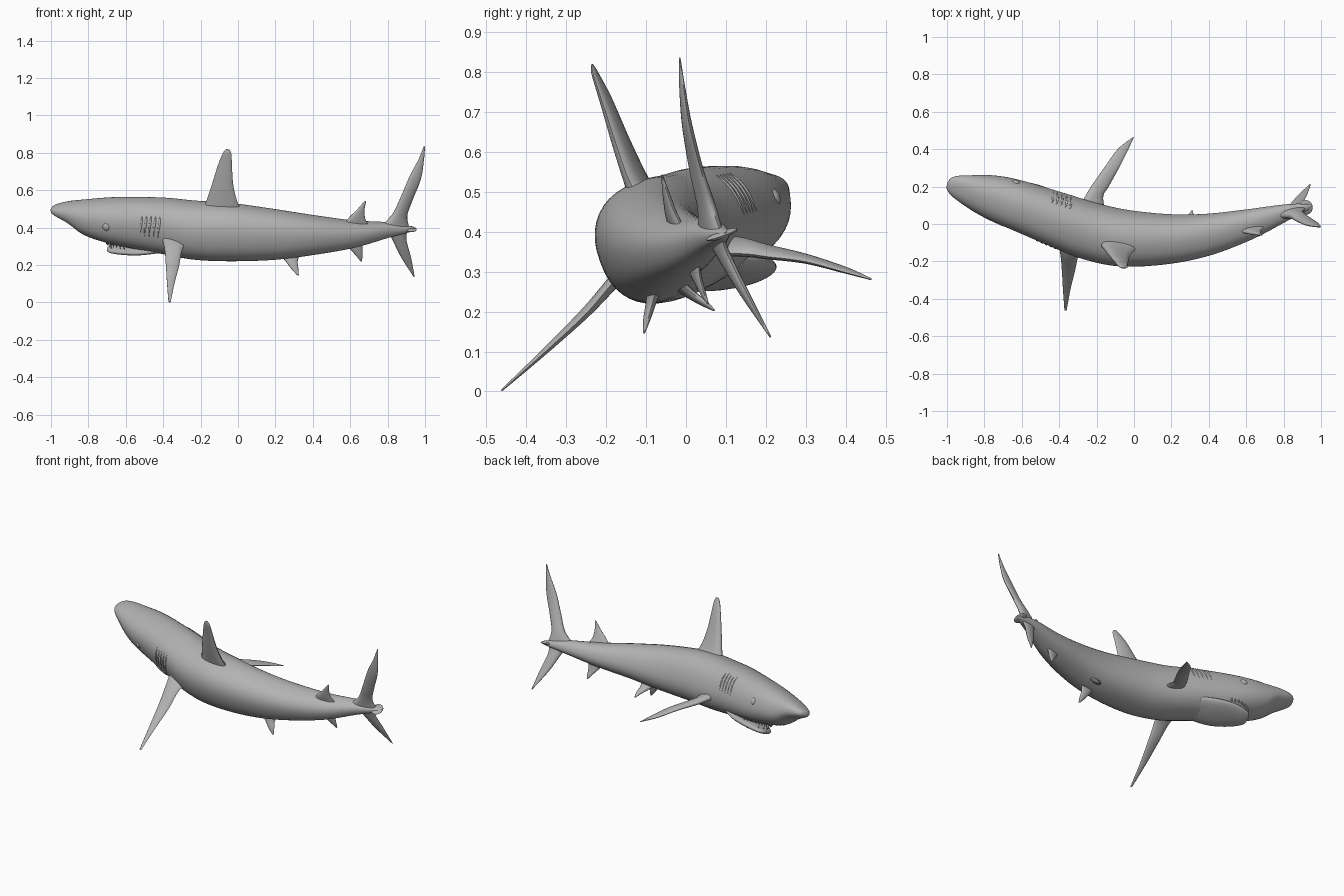
import bpy, bmesh, math
from mathutils import Vector, Matrix

cube = bpy.data.objects.get("Cube")
if cube:
    bpy.data.objects.remove(cube, do_unlink=True)

grey = bpy.data.materials.new("shark grey")
grey.use_nodes = True
GREY = (0.45, 0.45, 0.45, 1)
grey.diffuse_color = GREY
grey.node_tree.nodes["Principled BSDF"].inputs["Base Color"].default_value = GREY
grey.node_tree.nodes["Principled BSDF"].inputs["Roughness"].default_value = 0.6

ROLL = math.radians(20)   # the swimming body banks towards -y
POWER = 2.3               # squareness of the body section


def finish(name, bm, angle=50):
    bmesh.ops.recalc_face_normals(bm, faces=bm.faces)
    me = bpy.data.meshes.new(name)
    bm.to_mesh(me)
    bm.free()
    ob = bpy.data.objects.new(name, me)
    bpy.context.collection.objects.link(ob)
    me.materials.append(grey)
    bpy.ops.object.select_all(action='DESELECT')
    ob.select_set(True)
    bpy.context.view_layer.objects.active = ob
    bpy.ops.object.shade_smooth_by_angle(angle=math.radians(angle))
    return ob


def smooth_rows(rows, n):
    """Catmull-Rom interpolation between rows of numbers."""
    out = []
    last = len(rows) - 1
    for i in range(last):
        p = [rows[max(0, min(last, i + k))] for k in (-1, 0, 1, 2)]
        for j in range(n):
            t = j / n
            out.append([0.5 * (2 * b + (c - a) * t + (2*a - 5*b + 4*c - d) * t * t
                               + (3*b - a - 3*c + d) * t ** 3) for a, b, c, d in zip(*p)])
    return out + [list(rows[-1])]


def loft(name, rings, angle=50):
    bm = bmesh.new()
    vs = [[bm.verts.new(p) for p in r] for r in rings]
    n = len(rings[0])
    for a, b in zip(vs, vs[1:]):
        for i in range(n):
            bm.faces.new((a[i], a[(i+1) % n], b[(i+1) % n], b[i]))
    bm.faces.new(vs[0])
    bm.faces.new(vs[-1])
    return finish(name, bm, angle)


# Body stations from snout to tail: x, y, z, half width, half height
spine = smooth_rows([
    (-.998, .218, .496, .006, .004), (-.99, .215, .497, .033, .017),
    (-.96, .205, .494, .057, .032), (-.9, .185, .483, .08, .055),
    (-.82, .162, .457, .104, .09), (-.72, .132, .443, .123, .113),
    (-.6, .093, .431, .132, .131), (-.4, .02, .410, .143, .148),
    (-.235, -.038, .387, .15, .155), (-.05, -.076, .377, .148, .154),
    (.19, -.08, .364, .129, .134), (.4, -.055, .361, .109, .104),
    (.62, 0, .366, .08, .07), (.807, .06, .388, .045, .039),
    (.92, .09, .393, .02, .015), (.95, .1, .395, .004, .004)], 6)


def station(x):
    """Centre, along, side and up axes, and half sizes of the body at x."""
    i = 0
    while i < len(spine) - 2 and spine[i + 1][0] < x:
        i += 1
    a, b = spine[i], spine[i + 1]
    t = (x - a[0]) / (b[0] - a[0])
    row = [p + (q - p) * t for p, q in zip(a, b)]
    lo, hi = spine[max(0, i - 5)], spine[min(len(spine) - 1, i + 6)]
    along = Vector((hi[0] - lo[0], hi[1] - lo[1], 0)).normalized()
    flat = Vector((-along.y, along.x, 0))
    up = Vector((0, 0, 1))
    side = flat * math.cos(ROLL) + up * math.sin(ROLL)
    return Vector(row[:3]), along, side, up * math.cos(ROLL) - flat * math.sin(ROLL), row[3], row[4]


def place(x, s, u):
    c, _, side, up, _, _ = station(x)
    return c + side * s + up * u


def oval(x, hw, hh, a, u0=0, power=POWER):
    c, s = math.cos(a), math.sin(a)
    return place(x, math.copysign(abs(c) ** (2 / power), c) * hw,
                 u0 + math.copysign(abs(s) ** (2 / power), s) * hh)


def turn(n):
    return [2 * math.pi * i / n for i in range(n)]


loft("body", [[oval(r[0], r[3], r[4], a) for a in turn(40)] for r in spine])

# Lower jaw: x, half width, height on the section, half thickness
jaw = smooth_rows([(-.712, .012, -.160, .006), (-.695, .05, -.161, .015), (-.62, .085, -.150, .023),
                   (-.52, .10, -.137, .025), (-.42, .09, -.118, .024)], 5)
loft("lower_jaw", [[oval(x, w, h, a, u, 2.2) for a in turn(24)] for x, w, u, h in jaw])


def fin(name, rows):
    """Loft a fin from rows of leading edge, trailing edge and thickness."""
    rows = smooth_rows([(*le, *te, th) for le, te, th in rows], 6)
    mid = [(Vector(r[:3]) + Vector(r[3:6])) / 2 for r in rows]
    rings = []
    for k, r in enumerate(rows):
        le, te = Vector(r[:3]), Vector(r[3:6])
        span = mid[min(k + 1, len(mid) - 1)] - mid[max(k - 1, 0)]
        nrm = (te - le).cross(span).normalized()
        rings.append([le.lerp(te, .5 - .5 * math.cos(a) - .1 * math.sin(a) ** 2)
                      + nrm * math.sin(a) * r[6] / 2 for a in turn(16)])
    return loft(name, rings, 60)


fin("dorsal_fin", [
    ((-.20, -.09, .47), (.03, -.11, .47), .075), ((-.172, -.115, .535), (-.002, -.145, .535), .055),
    ((-.140, -.155, .63), (-.024, -.175, .62), .042), ((-.107, -.195, .735), (-.032, -.208, .72), .028),
    ((-.08, -.226, .80), (-.035, -.231, .79), .016), ((-.062, -.235, .82), (-.045, -.236, .816), .006)])
fin("second_dorsal_fin", [
    ((.56, -.035, .41), (.70, -.01, .41), .03), ((.59, -.045, .45), (.68, -.03, .45), .026),
    ((.64, -.053, .50), (.677, -.048, .50), .016), ((.677, -.06, .543), (.686, -.06, .54), .005)])
fin("tail_upper_lobe", [
    ((.76, .04, .405), (.92, .09, .39), .045), ((.825, .04, .47), (.905, .065, .46), .042),
    ((.867, .018, .555), (.933, .04, .545), .032), ((.915, -.002, .67), (.978, .01, .66), .024),
    ((.965, -.012, .765), (.994, -.006, .76), .014), ((.994, -.016, .837), (1.0, -.015, .832), .004)])
fin("tail_lower_lobe", [
    ((.77, .055, .40), (.91, .085, .395), .035), ((.815, .08, .355), (.90, .105, .34), .032),
    ((.867, .14, .25), (.925, .155, .24), .022), ((.937, .21, .14), (.945, .212, .135), .005)])
fin("right_pectoral_fin", [
    ((-.42, -.06, .37), (-.25, -.08, .34), .055), ((-.395, -.155, .30), (-.295, -.165, .29), .036),
    ((-.386, -.247, .205), (-.315, -.25, .195), .026), ((-.38, -.35, .105), (-.34, -.352, .1), .016),
    ((-.372, -.462, .003), (-.360, -.462, .002), .005)])
fin("left_pectoral_fin", [
    ((-.32, .04, .39), (-.14, .02, .345), .05), ((-.265, .14, .375), (-.165, .14, .345), .04),
    ((-.23, .2, .36), (-.135, .2, .338), .032), ((-.16, .3, .338), (-.08, .3, .325), .022),
    ((-.087, .4, .308), (-.03, .4, .298), .014), ((-.008, .463, .282), (.0, .465, .28), .005)])
fin("right_pelvic_fin", [
    ((.21, -.08, .27), (.34, -.07, .275), .04), ((.25, -.09, .225), (.32, -.083, .225), .026),
    ((.285, -.1, .18), (.323, -.096, .18), .018), ((.315, -.106, .147), (.325, -.105, .145), .005)])
fin("left_pelvic_fin", [
    ((.21, -.03, .28), (.33, -.03, .285), .04), ((.25, .0, .248), (.315, .01, .25), .026),
    ((.285, .04, .222), (.318, .045, .225), .018), ((.305, .07, .203), (.315, .072, .203), .005)])
fin("anal_fin", [
    ((.57, .005, .325), (.67, .03, .33), .028), ((.60, .022, .285), (.665, .035, .285), .022),
    ((.635, .042, .245), (.665, .046, .243), .014), ((.655, .055, .22), (.662, .056, .218), .004)])


def ball(name, x, s, u, scale):
    c, along, side, up, _, _ = station(x)
    m = Matrix((along, side, up)).transposed().to_4x4()
    m.translation = place(x, s, u)
    bm = bmesh.new()
    bmesh.ops.create_uvsphere(bm, u_segments=20, v_segments=12, radius=1,
                              matrix=m @ Matrix.Diagonal((*scale, 1)))
    return finish(name, bm)


# Eyes and the small flat keel where the tail lobes meet
for label, sign in (("right", -1), ("left", 1)):
    ball(label + "_eye", -.667, sign * .123, .008, (.021, .012, .021))
ball("tail_keel", .92, 0, 0, (.035, .042, .009))

# Five gill slits on each side, following the skin
for label, sign in (("right", -1), ("left", 1)):
    for k in range(5):
        x0 = -.472 + .024 * k
        path = []
        for j in range(9):
            t = j / 8
            x = x0 + .016 * math.sin(t * math.pi / 2) - .008
            a = math.radians(-4 + 44 * t)
            c, _, _, _, hw, hh = station(x)
            path.append((x, hw, hh, a if sign > 0 else math.pi - a, t))
        rings = []
        for x, hw, hh, a, t in path:
            r = .0012 + .004 * math.sin(math.pi * t)
            rings.append([oval(x + r * math.cos(b), hw + r * math.sin(b) * .7,
                               hh + r * math.sin(b) * .7, a) for b in turn(8)])
        loft(f"{label}_gill_slit_{k + 1}", rings)

# Teeth around the front of both jaws
bm = bmesh.new()
for i in range(19):
    t = math.radians(-81 + 9 * i)
    x, s = -.715 + .14 * (1 - math.cos(t)), .085 * math.sin(t)
    c, along, side, up, hw, hh = station(x)
    under = hh * (1 - abs(s / hw) ** POWER) ** (1 / POWER)
    for top, way, size in ((-under - .006, -1, .024), (-.148, 1, .016)):
        if way > 0 and (i % 2 or abs(s) > .06):
            continue
        m = Matrix((side, along * way, up * way)).transposed().to_4x4()
        m.translation = c + side * s + up * top + (along * .02 if way > 0 else Vector())
        bmesh.ops.create_cone(bm, cap_ends=True, segments=6, radius1=.007, radius2=.0005,
                              depth=size, matrix=m)
finish("teeth", bm, 30)
